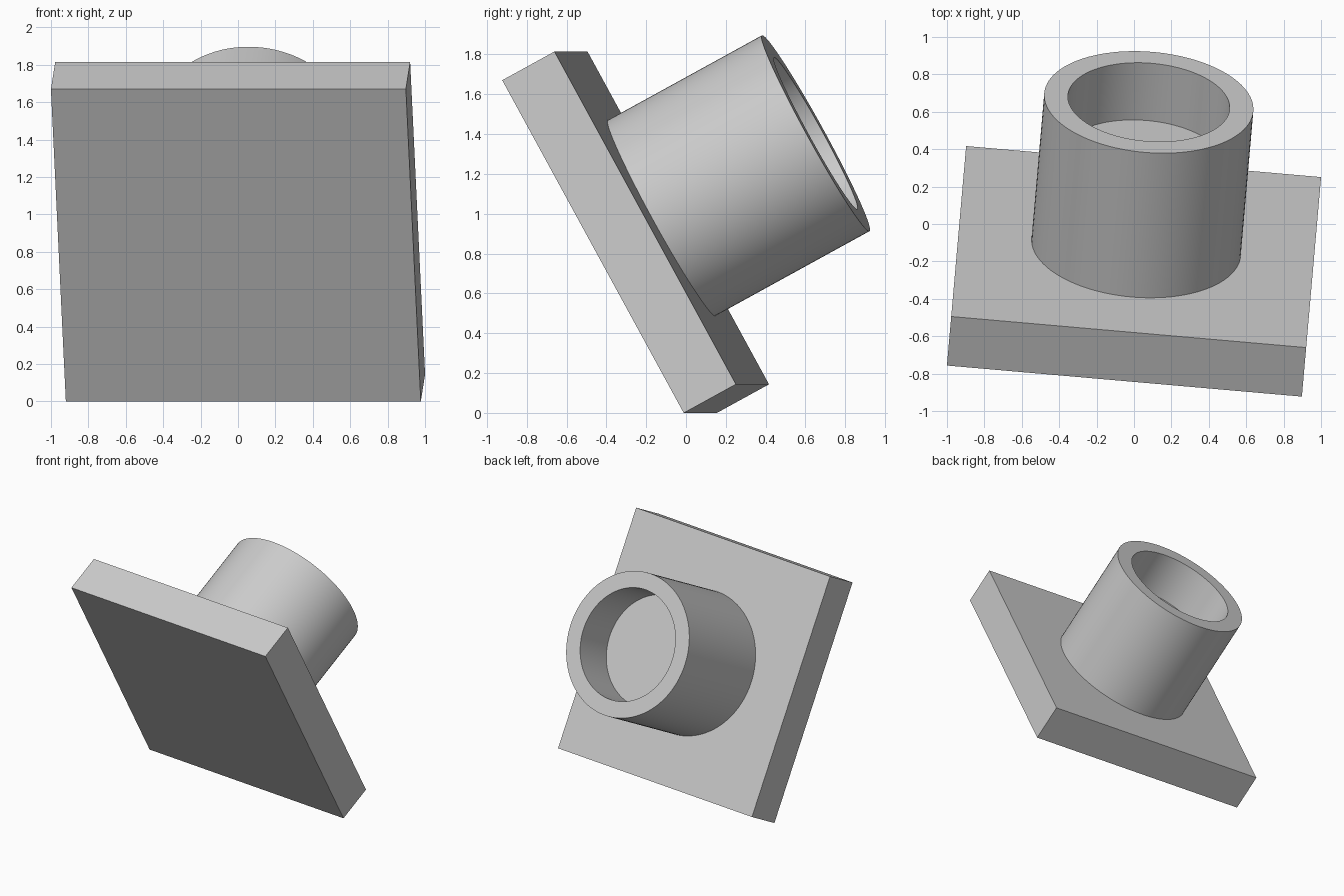
import bpy, bmesh
from math import radians, sin, cos, tau
from mathutils import Matrix

cube = bpy.data.objects.get("Cube")
if cube:
    bpy.data.objects.remove(cube, do_unlink=True)

SIDE, THICK = 1.905, 0.30
LENGTH, OUTER, INNER, DEPTH = 0.885, 0.561, 0.434, 0.35
SEGMENTS = 96

# Whole part is tipped back and turned slightly about the vertical
POSE = (Matrix.Translation((0, -0.253, 0.907))
        @ Matrix.Rotation(radians(-5), 4, 'Z')
        @ Matrix.Rotation(radians(-61.3), 4, 'X'))

grey = bpy.data.materials.new("plain grey")
grey.use_nodes = True
colour = (0.6, 0.6, 0.6, 1)
grey.diffuse_color = colour
grey.node_tree.nodes["Principled BSDF"].inputs["Base Color"].default_value = colour


def finish(name, bm):
    bmesh.ops.recalc_face_normals(bm, faces=bm.faces)
    mesh = bpy.data.meshes.new(name)
    bm.to_mesh(mesh)
    bm.free()
    mesh.materials.append(grey)
    obj = bpy.data.objects.new(name, mesh)
    bpy.context.collection.objects.link(obj)
    obj.matrix_world = POSE
    return obj


# Square base plate
bm = bmesh.new()
bmesh.ops.create_cube(bm, size=1, matrix=Matrix.Diagonal((SIDE, SIDE, THICK, 1)))
finish("base_plate", bm)

# Round boss with a blind bore, built as stacked rings closed at both ends
bm = bmesh.new()
base = THICK / 2
top = base + LENGTH
rings = []
for r, z in [(OUTER, base), (OUTER, top), (INNER, top), (INNER, top - DEPTH)]:
    rings.append([bm.verts.new((r * cos(tau * i / SEGMENTS), r * sin(tau * i / SEGMENTS), z))
                  for i in range(SEGMENTS)])
for a, b in zip(rings, rings[1:]):
    for i in range(SEGMENTS):
        j = (i + 1) % SEGMENTS
        bm.faces.new((a[i], a[j], b[j], b[i]))
bm.faces.new(rings[0])
bm.faces.new(rings[-1])
boss = finish("bored_boss", bm)

bpy.ops.object.select_all(action='DESELECT')
boss.select_set(True)
bpy.context.view_layer.objects.active = boss
bpy.ops.object.shade_smooth_by_angle(angle=radians(30))
